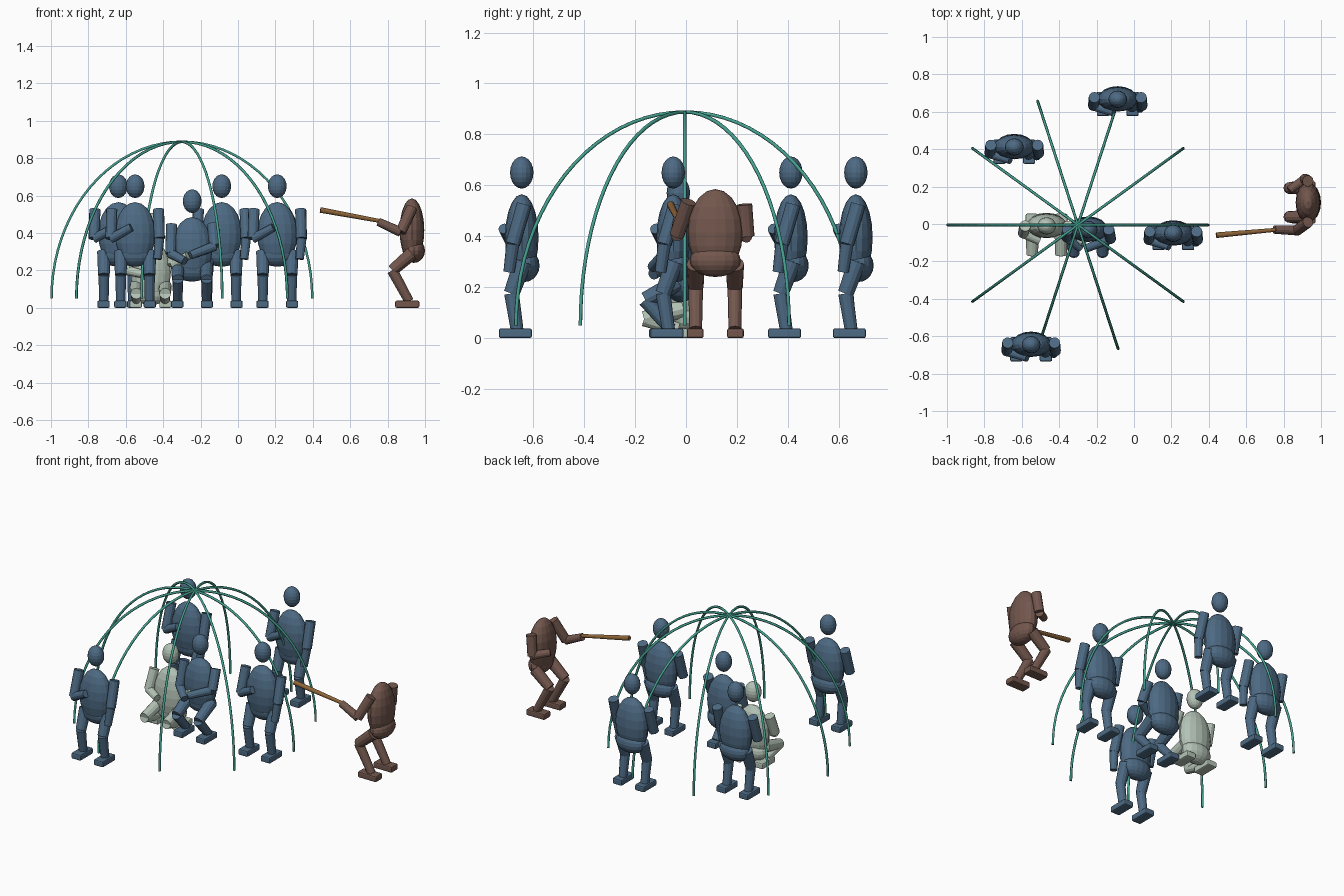
import bpy, bmesh, math
from mathutils import Vector, Matrix

if "Cube" in bpy.data.objects:
    bpy.data.objects.remove(bpy.data.objects["Cube"])


def material(name, rgb):
    m = bpy.data.materials.new(name)
    m.diffuse_color = (*rgb, 1)
    m.use_nodes = True
    m.node_tree.nodes["Principled BSDF"].inputs["Base Color"].default_value = m.diffuse_color
    return m


BLUE = material("slate_blue", (0.075, 0.145, 0.23))
PALE = material("pale_sage", (0.46, 0.55, 0.47))
BROWN = material("dull_brown", (0.17, 0.095, 0.075))
TEAL = material("teal", (0.06, 0.36, 0.28))
WOOD = material("wood", (0.27, 0.13, 0.04))


def finish(bm, name, mat, frame=Matrix()):
    mesh = bpy.data.meshes.new(name)
    bm.to_mesh(mesh)
    bm.free()
    mesh.transform(frame)
    mesh.materials.append(mat)
    ob = bpy.data.objects.new(name, mesh)
    bpy.context.collection.objects.link(ob)
    return ob


def ellipsoid(name, centre, radii, mat, frame, tilt=0):
    bm = bmesh.new()
    bmesh.ops.create_uvsphere(bm, u_segments=16, v_segments=10, radius=1)
    m = Matrix.Translation(centre) @ Matrix.Rotation(tilt, 4, 'X') @ Matrix.Diagonal((*radii, 1))
    bmesh.ops.transform(bm, matrix=m, verts=bm.verts)
    return finish(bm, name, mat, frame)


def limb(name, a, b, r1, r2, mat, frame=Matrix()):
    a, b = Vector(a), Vector(b)
    bm = bmesh.new()
    bmesh.ops.create_cone(bm, cap_ends=True, segments=12, radius1=r1, radius2=r2, depth=(b - a).length)
    m = Matrix.Translation((a + b) / 2) @ (b - a).to_track_quat('Z', 'Y').to_matrix().to_4x4()
    bmesh.ops.transform(bm, matrix=m, verts=bm.verts)
    return finish(bm, name, mat, frame)


def foot(name, centre, mat, frame):
    bm = bmesh.new()
    bmesh.ops.create_cube(bm, size=1)
    m = Matrix.Translation(centre) @ Matrix.Diagonal((0.066, 0.13, 0.038, 1))
    bmesh.ops.transform(bm, matrix=m, verts=bm.verts)
    bmesh.ops.bevel(bm, geom=bm.edges[:], offset=0.008, segments=2, affect='EDGES', profile=0.5)
    return finish(bm, name, mat, frame)


def figure(name, loc, mat, arms, leg, drop=0.0, turn=0.0, head=True, foot_y=-0.025, tilt=0.0):
    """Jointed figure facing -y; leg holds (y, z) of hip, knee and ankle."""
    frame = Matrix.Translation((*loc, 0)) @ Matrix.Rotation(turn, 4, 'Z')
    if head:
        ellipsoid(name + "_head", (0, 0, 0.65 - drop), (0.05, 0.046, 0.063), mat, frame)
    ellipsoid(name + "_torso", (0, 0, 0.395 - drop), (0.108, 0.066, 0.17), mat, frame, tilt)
    ellipsoid(name + "_pelvis", (0, 0.01, 0.285 - drop), (0.1, 0.06, 0.065), mat, frame)
    for side, s in (("left", -1), ("right", 1)):
        hip, knee, ankle = [(s * 0.077, y, z) for y, z in leg]
        limb(f"{name}_{side}_thigh", hip, knee, 0.036, 0.031, mat, frame)
        limb(f"{name}_{side}_shin", knee, ankle, 0.029, 0.025, mat, frame)
        foot(f"{name}_{side}_foot", (s * 0.079, foot_y, 0.019), mat, frame)
    for side, (shoulder, elbow, hand) in zip(("left", "right"), arms):
        limb(f"{name}_{side}_upper_arm", shoulder, elbow, 0.03, 0.029, mat, frame)
        limb(f"{name}_{side}_forearm", elbow, hand, 0.026, 0.022, mat, frame)


# Standing circle of figures, one forearm folded over the chest
stand_arms = [[(-0.125, 0.01, 0.525), (-0.13, -0.035, 0.37), (-0.02, -0.07, 0.43)],
              [(0.125, 0.01, 0.525), (0.13, -0.035, 0.37), (0.12, -0.05, 0.26)]]
stand_leg = [(0.005, 0.3), (-0.04, 0.175), (-0.018, 0.03)]
spots = [(0.21, -0.05), (-0.55, -0.645), (-0.64, 0.412), (-0.087, 0.667)]
for i, spot in enumerate(spots):
    figure(f"guard_{i + 1}", spot, BLUE, stand_arms, stand_leg)

# Crouching helper
figure("helper", (-0.245, -0.03), BLUE,
       [[(-0.11, 0.0, 0.445), (-0.115, -0.04, 0.29), (-0.04, -0.1, 0.25)],
        [(0.11, 0.0, 0.445), (0.12, -0.05, 0.33), (-0.01, -0.1, 0.28)]],
       [(0.0, 0.22), (-0.13, 0.15), (-0.03, 0.035)], drop=0.08, foot_y=-0.05)

# Kneeling figure in the middle
figure("kneeler", (-0.467, -0.01), PALE,
       [[(-0.115, 0.0, 0.32), (-0.125, -0.04, 0.2), (-0.04, -0.08, 0.18)],
        [(0.115, 0.0, 0.32), (0.12, -0.04, 0.23), (0.2, -0.09, 0.28)]],
       [(0.0, 0.115), (-0.155, 0.075), (-0.02, 0.035)], drop=0.205, foot_y=0.0)

# Hunched attacker, facing -x
figure("attacker", (0.93, 0.115), BROWN,
       [[(-0.115, 0.0, 0.525), (-0.125, -0.015, 0.4), (-0.065, -0.1, 0.42)],
        [(0.105, 0.0, 0.535), (0.15, -0.06, 0.405), (0.145, -0.18, 0.46)]],
       [(0.0, 0.29), (-0.105, 0.2), (-0.015, 0.035)],
       drop=-0.02, turn=-math.pi / 2, head=False)
limb("club", (0.77, -0.03, 0.462), (0.44, -0.06, 0.523), 0.01, 0.015, WOOD)

# Dome: five full arches crossing at the crown
for i in range(5):
    a = math.radians(36 * i)
    curve = bpy.data.curves.new(f"dome_arch_{i + 1}", 'CURVE')
    curve.dimensions = '3D'
    curve.bevel_depth = 0.0075
    curve.bevel_resolution = 1
    curve.use_fill_caps = True
    spline = curve.splines.new('POLY')
    n = 40
    spline.points.add(n)
    for k, p in enumerate(spline.points):
        t = math.pi * k / n
        r = 0.697 * math.cos(t)
        p.co = (-0.3 + r * math.cos(a), -0.005 + r * math.sin(a), 0.05 + 0.838 * math.sin(t), 1)
    spline.use_smooth = True
    curve.materials.append(TEAL)
    bpy.context.collection.objects.link(bpy.data.objects.new(f"dome_arch_{i + 1}", curve))
